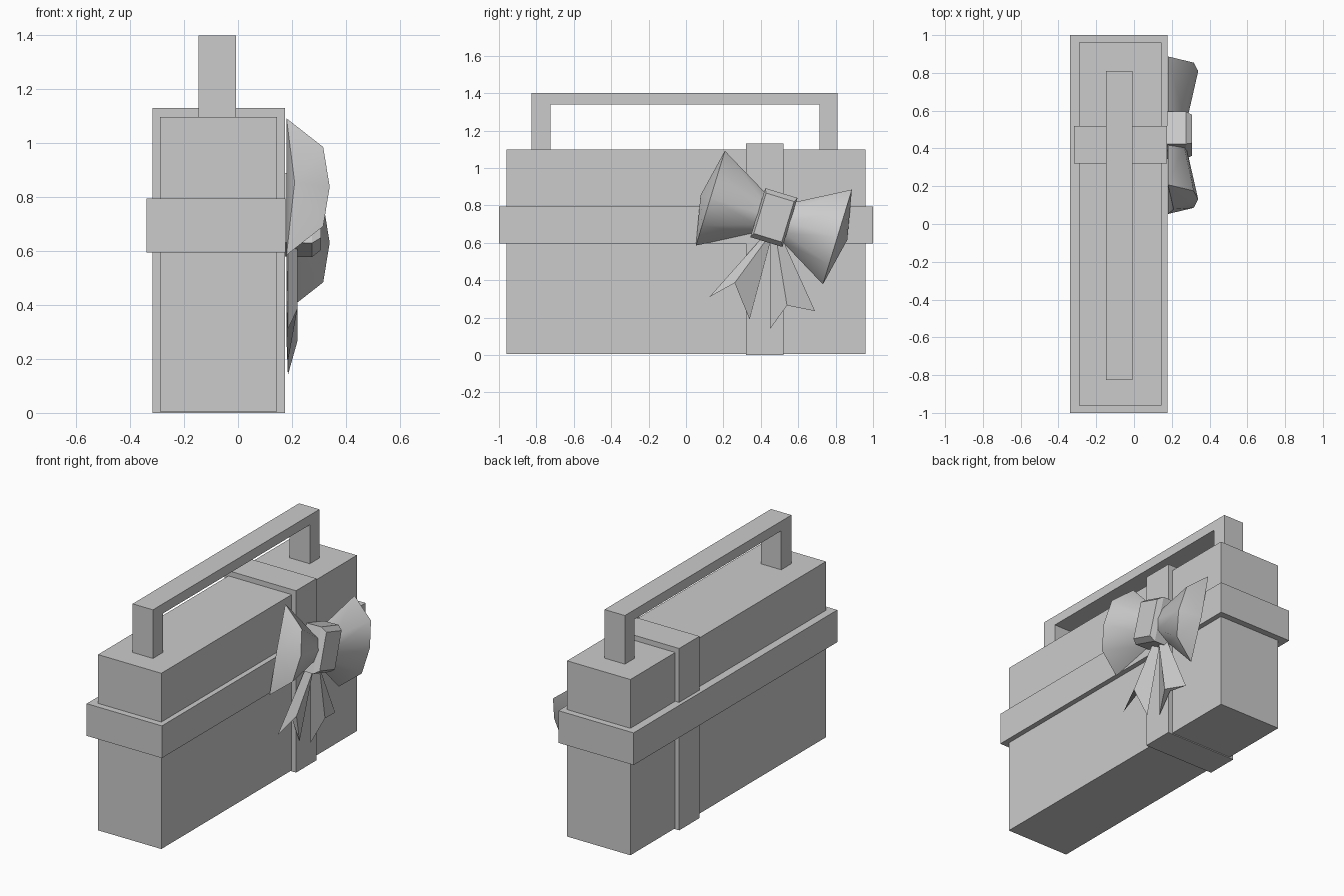
import bpy, bmesh, math
from mathutils import Vector

if "Cube" in bpy.data.objects:
    bpy.data.objects.remove(bpy.data.objects["Cube"])

TILT = math.radians(17)
KNOT_Y, KNOT_Z = 0.47, 0.735
BACK = 0.175


def finish(name, bm):
    bmesh.ops.recalc_face_normals(bm, faces=bm.faces)
    me = bpy.data.meshes.new(name)
    bm.to_mesh(me)
    bm.free()
    ob = bpy.data.objects.new(name, me)
    bpy.context.collection.objects.link(ob)
    return ob


def box(name, x, y, z):
    bm = bmesh.new()
    bmesh.ops.create_cube(bm, size=1)
    for v in bm.verts:
        v.co = Vector(r[0] + (c + 0.5) * (r[1] - r[0]) for c, r in zip(v.co, (x, y, z)))
    return finish(name, bm)


def bow_point(x, u, w):
    # u runs along the bow, w across it, both tilted on the box side
    c, s = math.cos(TILT), math.sin(TILT)
    return (x, KNOT_Y + u * c + w * s, KNOT_Z - u * s + w * c)


def loft(name, rings, tip=None):
    bm = bmesh.new()
    loops = [[bm.verts.new(p) for p in r] for r in rings]
    n = len(loops[0])
    for a, b in zip(loops, loops[1:]):
        for i in range(n):
            bm.faces.new((a[i], a[(i + 1) % n], b[(i + 1) % n], b[i]))
    bm.faces.new(loops[0])
    if tip:
        t = bm.verts.new(tip)
        for i in range(n):
            bm.faces.new((loops[-1][i], loops[-1][(i + 1) % n], t))
    else:
        bm.faces.new(loops[-1])
    return finish(name, bm)


# Box and ribbon bands
box("gift_box", (-0.29, 0.145), (-0.96, 0.96), (0.006, 1.098))
box("horizontal_ribbon", (-0.34, 0.177), (-1, 1), (0.595, 0.795))
box("vertical_ribbon", (-0.317, BACK), (0.32, 0.52), (0, 1.13))

# Handle: an upside-down U extruded across x
outline = [(-0.825, 1.09), (-0.825, 1.40), (0.81, 1.40), (0.81, 1.09),
           (0.715, 1.09), (0.715, 1.34), (-0.725, 1.34), (-0.725, 1.09)]
loft("handle", [[(x, y, z) for y, z in outline] for x in (-0.147, -0.007)])

# Bow loops: half-round section flaring outwards, with a bulging end
section = [(-1, 0), (-0.58, 0.85), (0, 1), (0.58, 0.85), (1, 0)]
for side, name in ((-1, "bow_loop_left"), (1, "bow_loop_right")):
    rings = [[bow_point(BACK + 0.005 + d * depth, side * u, w * half) for w, d in section]
             for u, half, depth in ((0.08, 0.11, 0.10), (0.355, 0.265, 0.16))]
    ob = loft(name, rings, bow_point(0.21, side * 0.41, 0))
    bpy.ops.object.select_all(action='DESELECT')
    ob.select_set(True)
    bpy.context.view_layer.objects.active = ob
    bpy.ops.object.shade_smooth_by_angle(angle=math.radians(50))

# Knot: block narrowing slightly to the front
corners = [(-1, -1), (1, -1), (1, 1), (-1, 1)]
loft("bow_knot", [[bow_point(x, u * hu, w * hw) for u, w in corners]
                  for x, hu, hw in ((BACK, 0.09, 0.135), (0.275, 0.09, 0.137), (0.308, 0.078, 0.113))])

# Ribbon tails: forked ends with a raised centre crease
tails = {"tail_left": ((0.40, 0.62), (0.425, 0.61), (0.45, 0.60),
                       (0.125, 0.31), (0.26, 0.385), (0.34, 0.19)),
         "tail_right": ((0.45, 0.61), (0.485, 0.605), (0.525, 0.60),
                        (0.45, 0.14), (0.54, 0.265), (0.69, 0.235))}
for name, pts in tails.items():
    rings = []
    for a, m, b in (pts[:3], pts[3:]):
        rings.append([(0.185, *a), (0.22, *m), (0.185, *b), (0.18, *m)])
    loft(name, rings)
